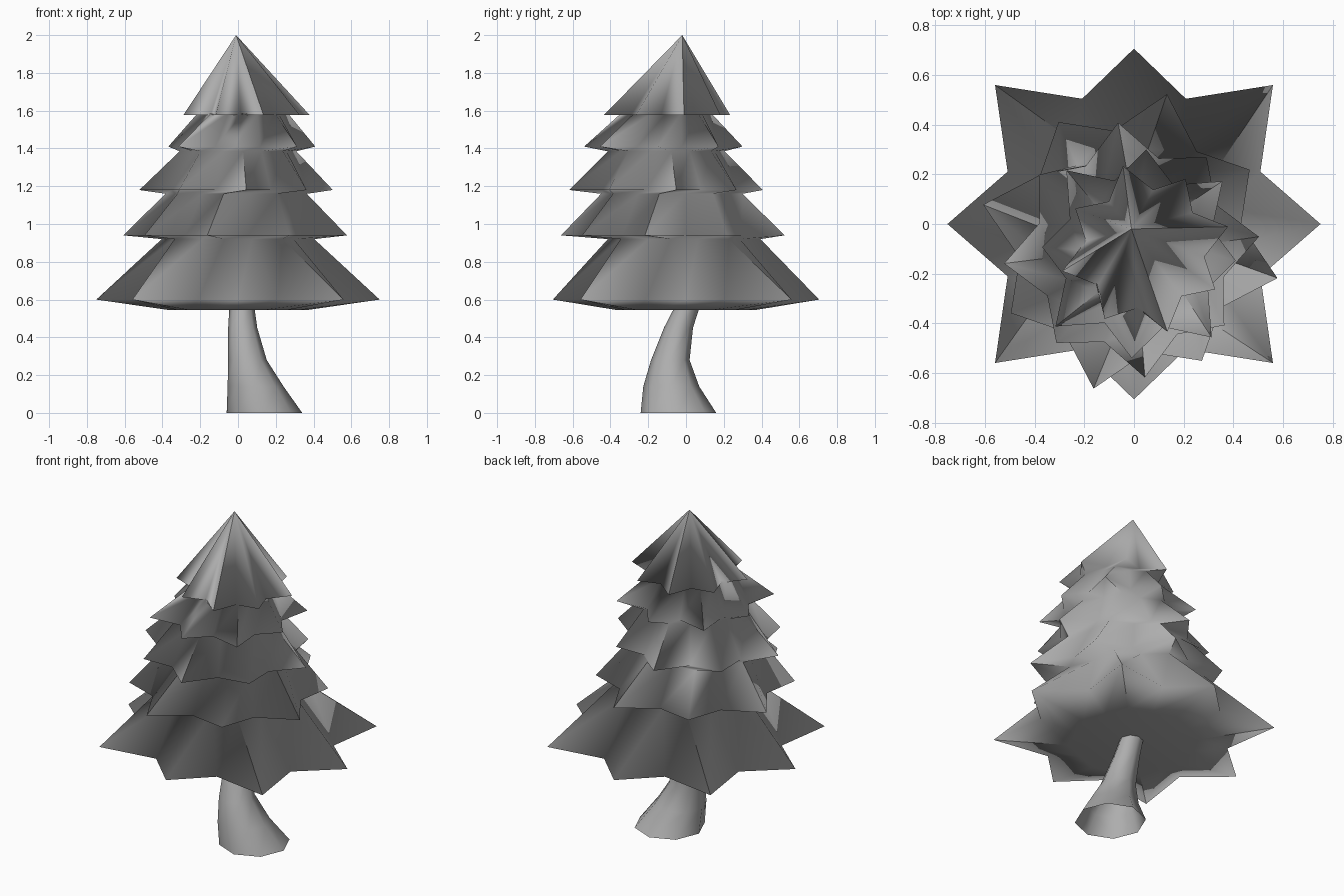
import bpy
import bmesh
from math import sin, cos, radians, pi

if "Cube" in bpy.data.objects:
    bpy.data.objects.remove(bpy.data.objects["Cube"])

# Dark grey shared by both parts
grey = bpy.data.materials.new("dark_grey")
grey.diffuse_color = (.42, .42, .42, 1)
grey.use_nodes = True
grey.node_tree.nodes["Principled BSDF"].inputs["Base Color"].default_value = grey.diffuse_color


def ring(bm, centre, z, radii, turn=0.0, count=16):
    """Loop of vertices; radii repeat around the loop."""
    x, y = centre
    verts = []
    for i in range(count):
        r = radii[i % len(radii)]
        a = 2 * pi * i / count + radians(turn)
        verts.append(bm.verts.new((x + r * cos(a), y + r * sin(a), z)))
    return verts


def bridge(bm, low, high):
    n = len(low)
    for i in range(n):
        j = (i + 1) % n
        bm.faces.new((low[i], low[j], high[j], high[i]))


def finish(bm, name):
    for f in bm.faces:
        f.smooth = True
    mesh = bpy.data.meshes.new(name)
    bm.to_mesh(mesh)
    bm.free()
    mesh.materials.append(grey)
    ob = bpy.data.objects.new(name, mesh)
    bpy.context.collection.objects.link(ob)


# Trunk: bent, tapering eight-sided tube, open at the base
bm = bmesh.new()
trunk_path = [((.14, -.04), 0, .20), ((.093, -.078), .14, .148),
              ((.05, -.083), .28, .102), ((.025, -.04), .45, .077),
              ((.02, .01), .57, .065)]
loops = [ring(bm, c, z, [r], 0, 8) for c, z, r in trunk_path]
for low, high in zip(loops, loops[1:]):
    bridge(bm, low, high)
finish(bm, "trunk")

# Foliage: star-shaped rims alternating with narrower necks
# (centre, height, radii of points and notches, turn)
layers = [
    ((0, 0), .545, [.37, .35], 0),
    ((0, 0), .60, [.75, .55, .79, .545, .705, .545, .79, .55], 0),
    ((0, -.01), .92, [.41, .35], -10),
    ((-.015, -.07), .94, [.61, .45, .56, .45], -14),
    ((-.01, -.075), 1.16, [.38, .33], -10),
    ((-.01, -.105), 1.18, [.515, .385, .48, .385], 6),
    ((0, -.105), 1.385, [.31, .27], 5),
    ((.02, -.12), 1.41, [.39, .31, .445, .31, .42, .31, .445, .31], -4),
    ((.025, -.105), 1.585, [.24, .205], 0),
    ((.045, -.10), 1.578, [.345, .24, .325, .24], 15),
]
bm = bmesh.new()
loops = [ring(bm, *layer) for layer in layers]
for low, high in zip(loops, loops[1:]):
    bridge(bm, low, high)
bm.faces.new(loops[0][::-1])
apex = bm.verts.new((-.01, -.02, 2.0))
for i in range(16):
    bm.faces.new((loops[-1][i], loops[-1][(i + 1) % 16], apex))

# Four creased ridges per tier, the rest is smooth
loops.append([apex] * 16)
for k, first in zip((1, 3, 5, 7, 9), (2, 0, 0, 2, 0)):
    for i in range(first, 16, 4):
        for other in (k - 1, k + 1):
            bm.edges.get((loops[k][i], loops[other][i])).smooth = False
finish(bm, "foliage")
